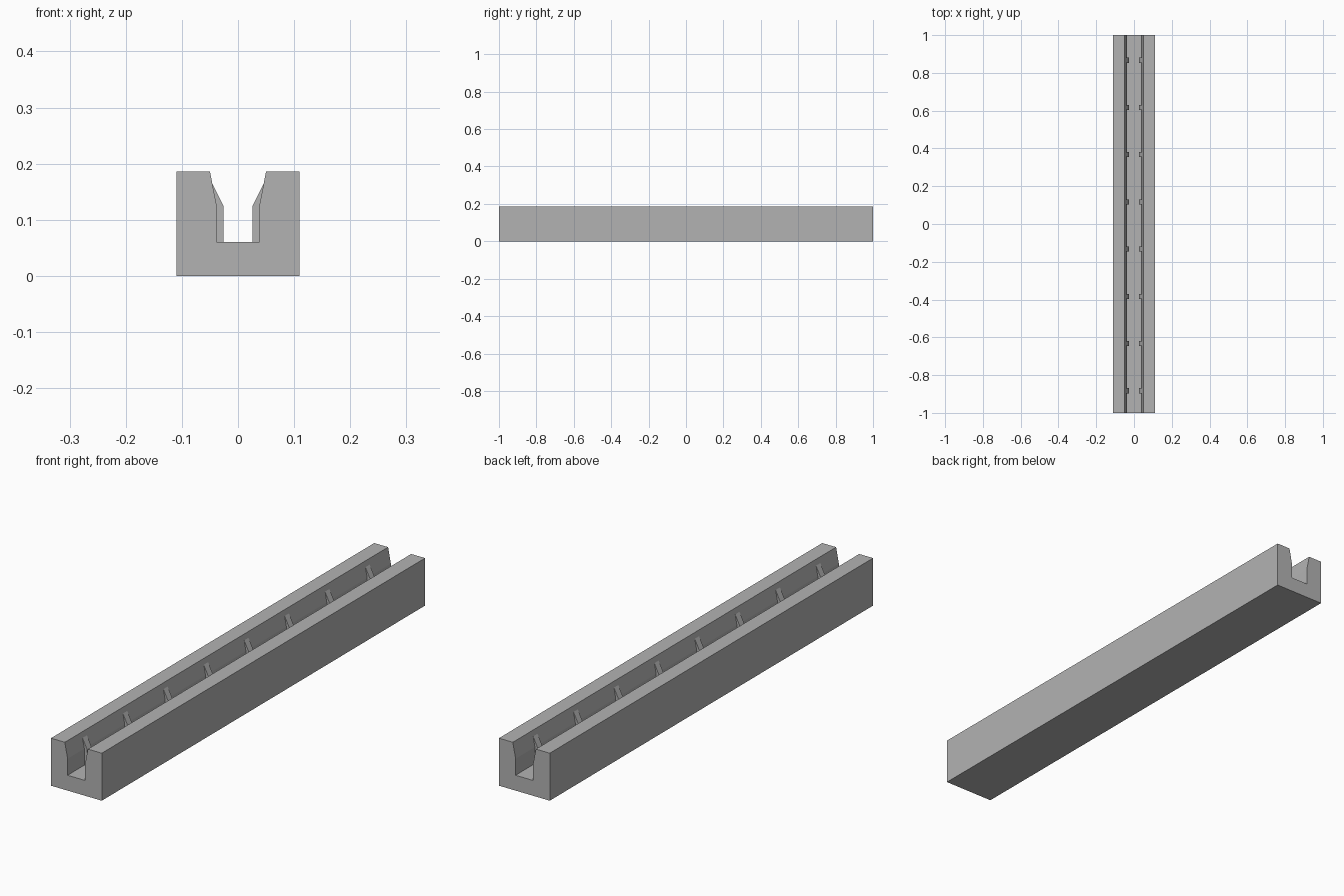
import bpy
import bmesh

cube = bpy.data.objects.get("Cube")
if cube:
    bpy.data.objects.remove(cube, do_unlink=True)

grey = bpy.data.materials.new("plain grey")
grey.use_nodes = True
COLOUR = (0.45, 0.45, 0.45, 1)
grey.diffuse_color = COLOUR
grey.node_tree.nodes["Principled BSDF"].inputs["Base Color"].default_value = COLOUR


def extrude_profile(name, profile, y_start, y_end):
    """Sweep an x-z outline along y into a closed solid."""
    bm = bmesh.new()
    face = bm.faces.new([bm.verts.new((x, y_start, z)) for x, z in profile])
    swept = bmesh.ops.extrude_face_region(bm, geom=[face])["geom"]
    moved = [v for v in swept if isinstance(v, bmesh.types.BMVert)]
    bmesh.ops.translate(bm, verts=moved, vec=(0, y_end - y_start, 0))
    bmesh.ops.recalc_face_normals(bm, faces=bm.faces)
    mesh = bpy.data.meshes.new(name)
    bm.to_mesh(mesh)
    bm.free()
    mesh.materials.append(grey)
    obj = bpy.data.objects.new(name, mesh)
    bpy.context.collection.objects.link(obj)
    return obj


# Long channel with a slot that flares towards the top
half = [(0.038, 0.06), (0.038, 0.125), (0.05, 0.186), (0.11, 0.186), (0.11, 0)]
mirrored = [(-x, z) for x, z in reversed(half)]
extrude_profile("channel", half + mirrored, -1, 1)

# Paired ribs with sloping tops, rooted in the slot walls and floor
rib = [(0.026, 0.055), (0.026, 0.125), (0.046, 0.165), (0.055, 0.165), (0.055, 0.055)]
RIB_WIDTH = 0.027
for i in range(8):
    y = -0.883 + 0.25 * i
    for side, sign in (("left", 1), ("right", -1)):
        outline = [(sign * x, z) for x, z in rib]
        extrude_profile(f"{side}_rib_{i + 1}", outline, y - RIB_WIDTH / 2, y + RIB_WIDTH / 2)
